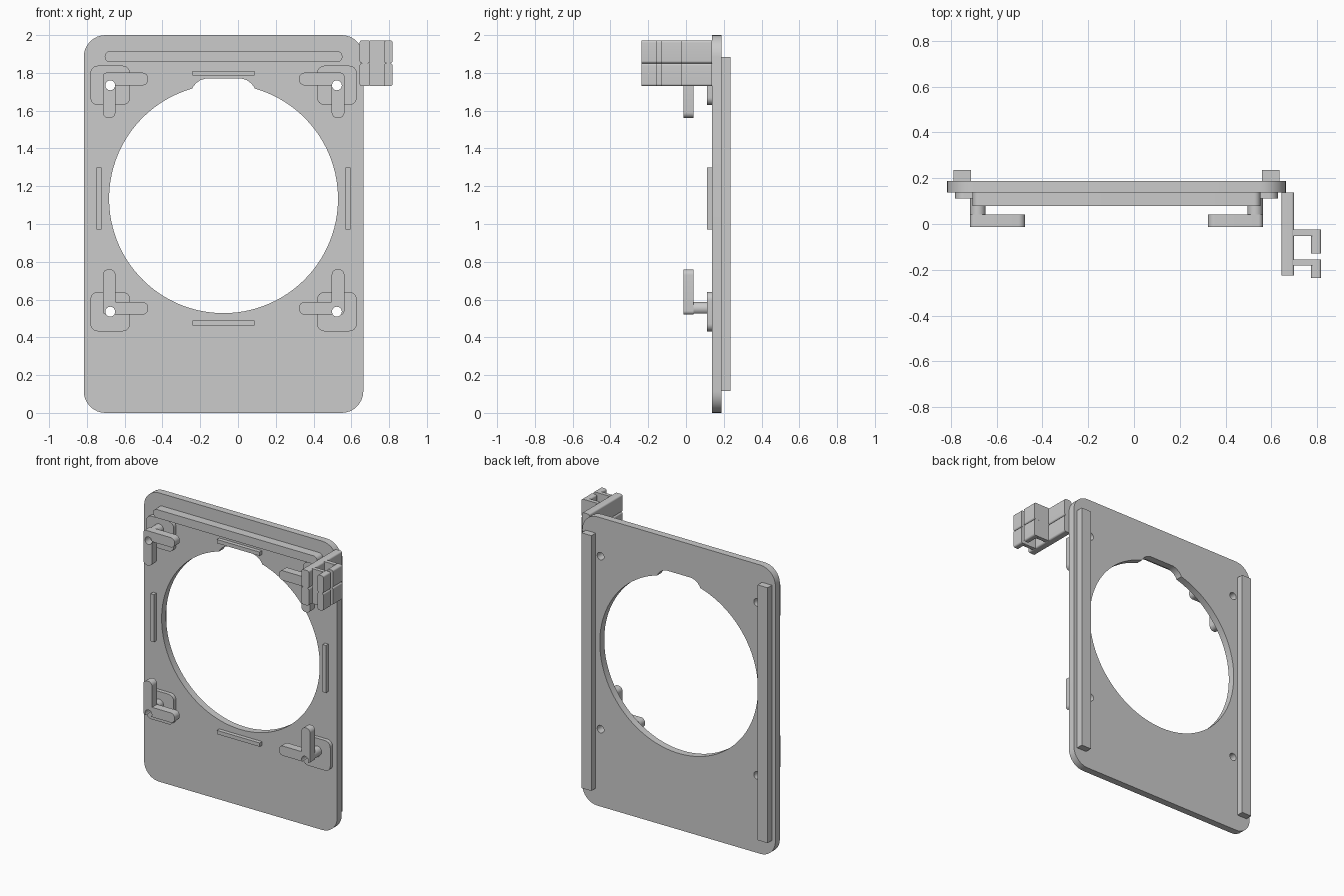
import bpy, bmesh, math
from mathutils import Vector

if "Cube" in bpy.data.objects:
    bpy.data.objects.remove(bpy.data.objects["Cube"], do_unlink=True)

GREY = (0.6, 0.6, 0.6, 1)
grey = bpy.data.materials.new("light grey")
grey.use_nodes = True
grey.diffuse_color = GREY
grey.node_tree.nodes["Principled BSDF"].inputs["Base Color"].default_value = GREY


def rounded(corners, steps=8):
    """Outline in x, z from (x, z, radius) corners, each rounded by an arc."""
    out, n = [], len(corners)
    for i, (x, z, r) in enumerate(corners):
        p = Vector((x, z))
        if r == 0:
            out.append(p)
            continue
        a = (Vector(corners[i - 1][:2]) - p).normalized()
        b = (Vector(corners[(i + 1) % n][:2]) - p).normalized()
        for k in range(steps + 1):
            t = math.pi / 2 * k / steps
            out.append(p + a * r * (1 - math.sin(t)) + b * r * (1 - math.cos(t)))
    return out


def rect(x0, x1, z0, z1, r=0.0):
    return rounded([(x0, z0, r), (x1, z0, r), (x1, z1, r), (x0, z1, r)])


def circle(x, z, r, n=32):
    return [(x + r * math.cos(math.tau * i / n), z + r * math.sin(math.tau * i / n)) for i in range(n)]


def extrude(name, outline, y0, y1):
    """Solid made by sweeping an x, z outline from y0 to y1."""
    bm = bmesh.new()
    face = bm.faces.new([bm.verts.new((x, y0, z)) for x, z in outline])
    top = bmesh.ops.extrude_face_region(bm, geom=[face])["geom"]
    bmesh.ops.translate(bm, verts=[v for v in top if isinstance(v, bmesh.types.BMVert)], vec=(0, y1 - y0, 0))
    bmesh.ops.recalc_face_normals(bm, faces=bm.faces)
    mesh = bpy.data.meshes.new(name)
    bm.to_mesh(mesh)
    bm.free()
    mesh.materials.append(grey)
    ob = bpy.data.objects.new(name, mesh)
    bpy.context.collection.objects.link(ob)
    return ob


def select_only(ob):
    bpy.ops.object.select_all(action='DESELECT')
    ob.select_set(True)
    bpy.context.view_layer.objects.active = ob


def cut(ob, outline):
    """Cut an outline straight through the object along y."""
    cutter = extrude("cutter", outline, -0.5, 0.5)
    cutter.hide_render = True
    mod = ob.modifiers.new("cut", 'BOOLEAN')
    mod.operation, mod.solver, mod.object = 'DIFFERENCE', 'EXACT', cutter
    select_only(ob)
    bpy.ops.object.modifier_apply(modifier=mod.name)
    bpy.data.objects.remove(cutter, do_unlink=True)


CX = -0.0765                 # middle of the plate
FRONT, BACK = 0.1385, 0.1875  # plate faces
PAD = 0.112                  # front of the pads and ribs
parts = []

# Plate with the large round opening and its notch
plate = extrude("plate", rect(CX - 0.74, CX + 0.74, 0, 2, 0.115), FRONT, BACK)
R, CZ = 0.606, 1.134
a0 = math.acos(0.165 / R)
sweep = math.tau - (math.pi - 2 * a0)
opening = []
for i in range(97):
    a = math.pi - a0 + sweep * i / 96
    opening.append((CX + R * math.cos(a), CZ + R * math.sin(a)))
notch = [(0.16, 1.728), (0.145, 1.746), (0.122, 1.762), (0.095, 1.77)]
opening += [(CX + x, z) for x, z in notch] + [(CX - x, z) for x, z in reversed(notch)]
cut(plate, opening)
parts.append(plate)

# Corner pads, posts and L hooks, each with a screw hole
W, L = 0.067, 0.24
for side, sx in (("right", 1), ("left", -1)):
    for level, sz, hz, corner_z in (("upper", -1, 1.734, 1.801), ("lower", 1, 0.536, 0.52)):
        tag = f"{level}_{side}"
        hx = CX - sx * 0.6
        cx = CX - sx * 0.6395
        hole = circle(hx, hz, 0.026)
        pad = extrude("pad_" + tag, rect(hx - 0.105, hx + 0.105, hz - 0.104, hz + 0.104, 0.04), PAD, FRONT)
        post = extrude("post_" + tag, circle(cx + sx * W / 2, corner_z + sz * W / 2, W / 2), 0.041, PAD)
        shape = [(0, 0, 0.02), (L, 0, 0.03), (L, W, 0.03), (W, W, 0), (W, L, 0.03), (0, L, 0.03)]
        hook = extrude("hook_" + tag,
                       rounded([(cx + sx * x, corner_z + sz * z, r) for x, z, r in shape]), -0.014, 0.041)
        for ob in (pad, post, hook):
            cut(ob, hole)
            parts.append(ob)
        cut(plate, hole)

# Long rounded bar near the top edge
parts.append(extrude("top_bar", rect(CX - 0.629, CX + 0.629, 1.857, 1.915, 0.028), 0.078, FRONT))

# Thin ribs around the opening
parts.append(extrude("upper_rib", rect(CX - 0.164, CX + 0.164, 1.785, 1.811), PAD, FRONT))
parts.append(extrude("lower_rib", rect(CX - 0.164, CX + 0.164, 0.463, 0.489), PAD, FRONT))
for side, s in (("right", -1), ("left", 1)):
    x = CX + s * 0.659
    parts.append(extrude("rib_" + side, rect(x - 0.013, x + 0.013, 0.971, 1.3), PAD, FRONT))
    # Back rails
    x = CX + s * 0.675
    parts.append(extrude("back_rail_" + side, rect(x - 0.038, x + 0.038, 0.116, 1.884), BACK, 0.235))

# Side clip: two stacked halves, each a wall with two hooked arms
for level, z0 in (("lower", 1.73), ("upper", 1.851)):
    z1 = z0 + 0.121
    for name, x0, x1, y0, y1, r in (
            ("wall", 0.644, 0.7, -0.225, FRONT, 0.012),
            ("rear_arm", 0.695, 0.78, -0.053, -0.025, 0),
            ("rear_lip", 0.774, 0.818, -0.13, -0.025, 0.012),
            ("front_arm", 0.695, 0.78, -0.182, -0.156, 0),
            ("front_lip", 0.774, 0.818, -0.235, -0.156, 0.012)):
        parts.append(extrude(f"clip_{name}_{level}", rect(x0, x1, z0, z1, r), y0, y1))

for ob in parts:
    select_only(ob)
    bpy.ops.object.shade_smooth_by_angle(angle=math.radians(30))
